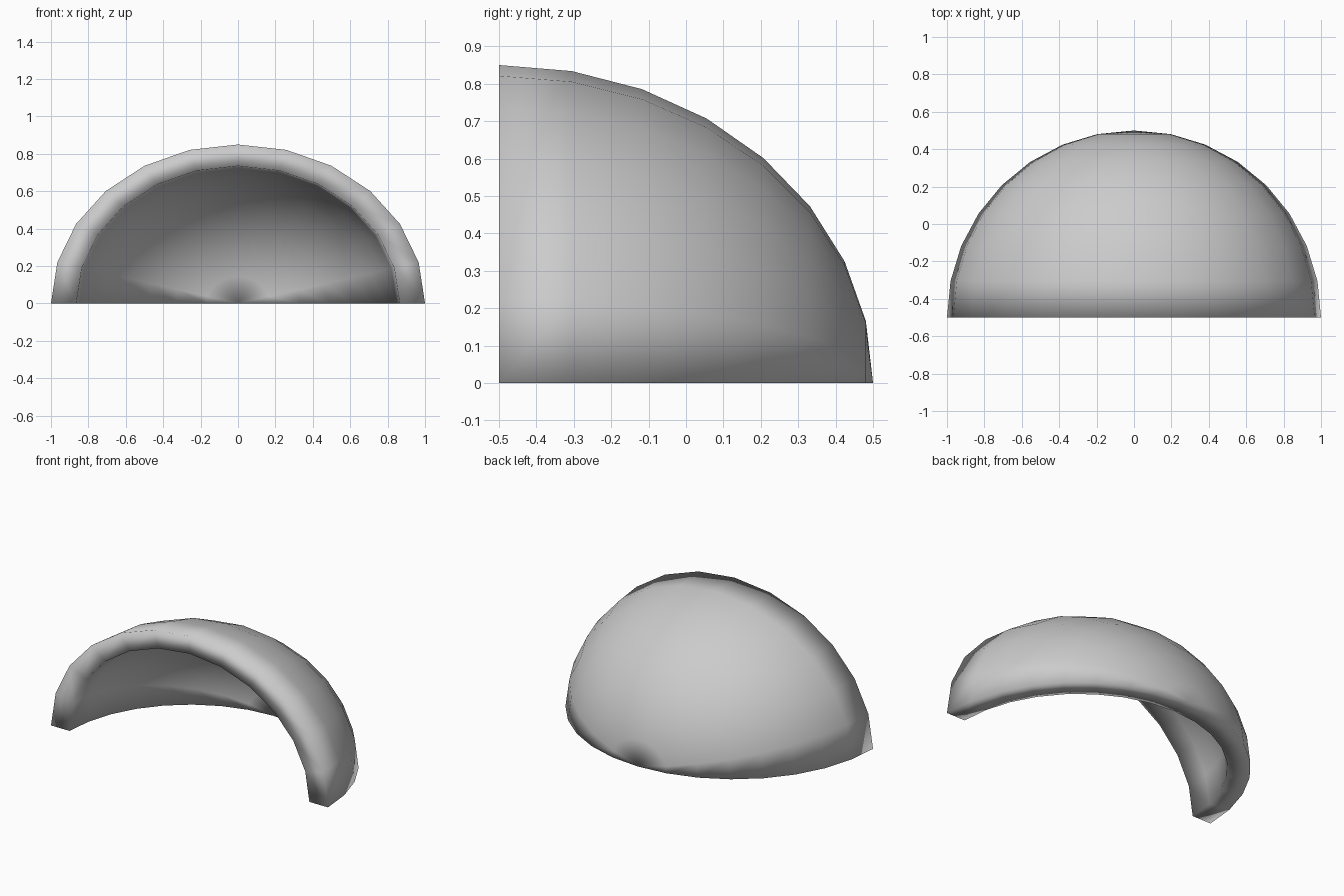
import bpy, bmesh, math

if "Cube" in bpy.data.objects:
    bpy.data.objects.remove(bpy.data.objects["Cube"])

SEGMENTS, RINGS = 12, 8      # steps around the half circle, steps from rim to pole
HEIGHT, INNER = 0.85, 0.865  # squash in z, inner to outer size ratio

grey = bpy.data.materials.new("light grey")
grey.diffuse_color = (0.6, 0.6, 0.6, 1)
grey.use_nodes = True
grey.node_tree.nodes["Principled BSDF"].inputs["Base Color"].default_value = grey.diffuse_color

bm = bmesh.new()


def quarter_dome(scale):
    """Rings of vertices from the front rim to the pole at the back."""
    rings = []
    for j in range(RINGS):
        a = math.pi / 2 * j / RINGS
        r = scale * math.cos(a)
        rings.append([bm.verts.new((r * math.cos(math.pi * i / SEGMENTS),
                                    scale * math.sin(a) - 0.5,
                                    HEIGHT * r * math.sin(math.pi * i / SEGMENTS)))
                      for i in range(SEGMENTS + 1)])
    pole = bm.verts.new((0, scale - 0.5, 0))
    for a, b in zip(rings, rings[1:]):
        for i in range(SEGMENTS):
            bm.faces.new((a[i], a[i + 1], b[i + 1], b[i]))
    for i in range(SEGMENTS):
        bm.faces.new((rings[-1][i], rings[-1][i + 1], pole))
    # open border: front arch, then the floor edge back through the pole
    return (rings[0] + [r[-1] for r in rings[1:]] + [pole]
            + [r[0] for r in reversed(rings[1:])])


# outer and inner skins joined by the front and bottom rims
outer, inner = quarter_dome(1.0), quarter_dome(INNER)
for i in range(len(outer)):
    k = (i + 1) % len(outer)
    bm.faces.new((outer[i], outer[k], inner[k], inner[i]))
bmesh.ops.recalc_face_normals(bm, faces=bm.faces)
for f in bm.faces:
    f.smooth = True

mesh = bpy.data.meshes.new("shell")
bm.to_mesh(mesh)
bm.free()
mesh.materials.append(grey)
bpy.context.collection.objects.link(bpy.data.objects.new("shell", mesh))
